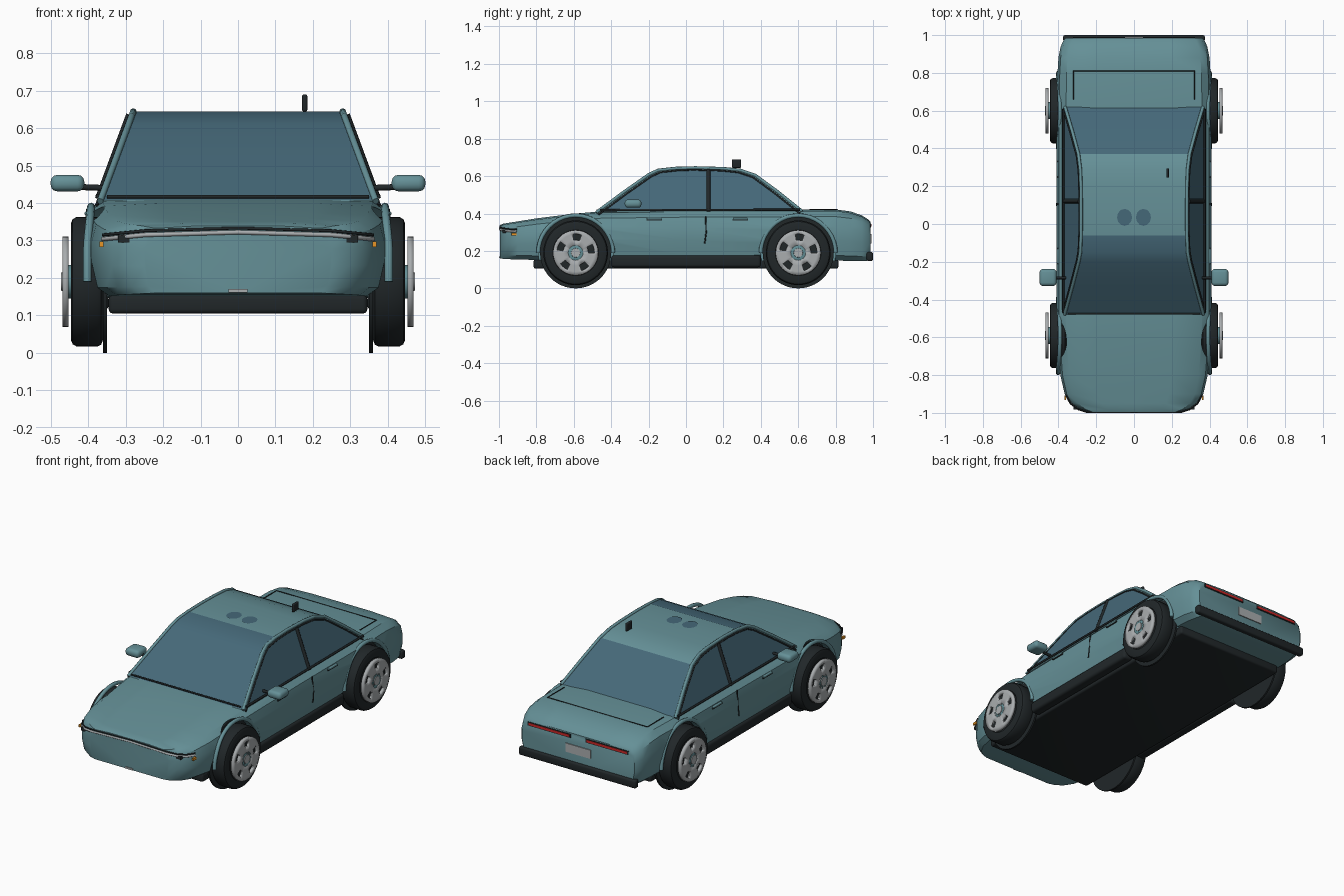
import bpy, bmesh, math
from mathutils import Matrix, Vector

if "Cube" in bpy.data.objects:
    bpy.data.objects.remove(bpy.data.objects["Cube"])


def material(name, rgb):
    m = bpy.data.materials.new(name)
    m.diffuse_color = (*rgb, 1)
    m.use_nodes = True
    m.node_tree.nodes["Principled BSDF"].inputs["Base Color"].default_value = m.diffuse_color
    return m


PAINT = material("paint", (.13, .28, .31))
GLASS = material("glass", (.06, .14, .19))
BLACK = material("black", (.015, .02, .022))
STEEL = material("steel", (.4, .42, .43))
RED = material("red", (.6, .02, .02))
AMBER = material("amber", (.8, .3, .02))


def finish(ob, mat, angle=35):
    ob.data.materials.clear()
    ob.data.materials.append(mat)
    bpy.ops.object.select_all(action='DESELECT')
    bpy.context.view_layer.objects.active = ob
    ob.select_set(True)
    bpy.ops.object.shade_smooth_by_angle(angle=math.radians(angle))
    return ob


def mesh(name, verts, faces, mat, angle=35):
    me = bpy.data.meshes.new(name)
    me.from_pydata(verts, [], faces)
    bm = bmesh.new()
    bm.from_mesh(me)
    bmesh.ops.recalc_face_normals(bm, faces=bm.faces)
    bm.to_mesh(me)
    bm.free()
    ob = bpy.data.objects.new(name, me)
    bpy.context.collection.objects.link(ob)
    return finish(ob, mat, angle)


def box(name, center, size, mat, bevel=0.0):
    bm = bmesh.new()
    bmesh.ops.create_cube(bm, size=1, matrix=Matrix.Translation(center) @ Matrix.Diagonal((*size, 1)))
    if bevel:
        bmesh.ops.bevel(bm, geom=bm.edges[:], offset=bevel, segments=3, profile=.5, affect='EDGES')
    me = bpy.data.meshes.new(name)
    bm.to_mesh(me)
    bm.free()
    ob = bpy.data.objects.new(name, me)
    bpy.context.collection.objects.link(ob)
    return finish(ob, mat)


def tube(name, pts, r, mat):
    cu = bpy.data.curves.new(name, 'CURVE')
    cu.dimensions = '3D'
    cu.bevel_depth, cu.bevel_resolution, cu.use_fill_caps = r, 2, True
    sp = cu.splines.new('POLY')
    sp.points.add(len(pts) - 1)
    for p, co in zip(sp.points, pts):
        p.co = (*co, 1)
    ob = bpy.data.objects.new(name, cu)
    bpy.context.collection.objects.link(ob)
    bpy.ops.object.select_all(action='DESELECT')
    bpy.context.view_layer.objects.active = ob
    ob.select_set(True)
    bpy.ops.object.convert(target='MESH')
    return finish(bpy.context.object, mat, 50)


def lathe(name, prof, center, side, mat, n=48):
    """Revolve (x, radius) pairs round an axle along x; x is mirrored by side."""
    verts = [(side * x, center[0] + r * math.cos(2 * math.pi * i / n), center[1] + r * math.sin(2 * math.pi * i / n))
             for x, r in prof for i in range(n)]
    faces = [(k * n + i, k * n + (i + 1) % n, (k + 1) * n + (i + 1) % n, (k + 1) * n + i)
             for k in range(len(prof) - 1) for i in range(n)]
    faces += [tuple(range(n)), tuple(range((len(prof) - 1) * n, len(prof) * n))]
    return mesh(name, verts, faces, mat)


# Lower body: one cross-section lofted along (y, half width, top, bottom)
STATIONS = [(-.995, .25, .338, .16), (-.98, .295, .345, .158), (-.95, .335, .35, .156), (-.9, .367, .358, .154),
            (-.8, .39, .374, .152), (-.6, .405, .399, .15), (-.45, .41, .412, .15), (0, .41, .418, .15),
            (.6, .41, .42, .15), (.8, .405, .422, .148), (.88, .4, .411, .147), (.94, .388, .39, .146),
            (.975, .372, .368, .148), (.986, .36, .355, .15)]
SECTION = [(0, 0), (.88, 0), (.96, .1), (1, .4), (1, .66), (.97, .86), (.88, .97), (.5, 1), (0, 1)]
ring = SECTION + [(-u, v) for u, v in SECTION[-2:0:-1]]
N = len(ring)
verts = [(u * hw, y, zb + v * (zt - zb)) for y, hw, zt, zb in STATIONS for u, v in ring]
faces = [(k * N + i, k * N + (i + 1) % N, (k + 1) * N + (i + 1) % N, (k + 1) * N + i)
         for k in range(len(STATIONS) - 1) for i in range(N)]
faces += [tuple(range(N)), tuple(range((len(STATIONS) - 1) * N, len(STATIONS) * N))]
body = mesh("body", verts, faces, PAINT)

# Wheel wells cut from the body
AXLES = {"front": -.59, "rear": .6}
WZ = .19
for y in AXLES.values():
    for s in (-1, 1):
        cutter = lathe("well_cutter", [(.345, .2), (.55, .2)], (y, WZ), s, BLACK)
        cutter.hide_render = True
        mod = body.modifiers.new("well", 'BOOLEAN')
        mod.operation, mod.object, mod.solver = 'DIFFERENCE', cutter, 'EXACT'
        bpy.context.view_layer.objects.active = body
        bpy.ops.object.modifier_apply(modifier=mod.name)
        bpy.data.objects.remove(cutter)
finish(body, PAINT)

# Cabin: side profile, narrowing with height
PROFILE = [(-.48, .405), (-.33, .516), (-.2, .607), (-.15, .631), (-.06, .641), (.05, .644), (.2, .64),
           (.29, .631), (.37, .604), (.49, .516), (.62, .412)]


def half(z):
    return .37 - .37 * (z - .41)


n = len(PROFILE)
verts = [(s * half(z), y, z) for s in (-1, 1) for y, z in PROFILE]
mesh("cabin", verts, [(i, (i + 1) % n, n + (i + 1) % n, n + i) for i in range(n)]
     + [tuple(range(n)), tuple(range(n, 2 * n))], PAINT, 30)


def screen(name, pts):
    m = len(pts)
    mesh(name, [(s * (half(z) - .014), y, z + .003) for s in (-1, 1) for y, z in pts],
         [(i, i + 1, m + i + 1, m + i) for i in range(m - 1)], GLASS)


screen("windshield", PROFILE[:5])
screen("rear_window", PROFILE[8:])
for s in (-1, 1):
    lamp = [(s * .05 + .04 * math.cos(a), .035 + .045 * math.sin(a), .646)
            for a in [i * math.pi / 6 for i in range(12)]]
    mesh("roof_glass_spot", lamp, [tuple(range(12))], GLASS)

# Cowl, underbody, bumper and rear panel details
tube("cowl_trim", [(-.35, -.475, .417), (.35, -.475, .417)], .005, BLACK)
box("underbody", (0, 0, .13), (.69, 1.63, .05), BLACK, .012)
box("rear_bumper", (0, .983, .17), (.75, .034, .048), BLACK, .01)
box("number_plate", (0, .987, .265), (.16, .008, .05), STEEL)
box("front_plate_holder", (0, -.996, .166), (.05, .008, .01), STEEL)
box("antenna", (.178, .27, .667), (.014, .05, .046), BLACK, .005)
tube("trunk_seam", [(-.32, .66, .421), (-.32, .81, .421), (.32, .81, .421), (.32, .66, .421)], .0025, BLACK)

# Nose light strip with a dark line above
NOSE = [(.36, -.905), (.335, -.95), (.295, -.98), (.25, -.994)]
for name, dz, r, mat in (("light_strip", 0, .006, STEEL), ("nose_trim", .011, .004, BLACK)):
    tube(name, [(-x, y, .3 + dz + .02 * (.4 - x) / .2) for x, y in NOSE] + [(0, -.994, .322 + dz)]
         + [(x, y, .3 + dz + .02 * (.4 - x) / .2) for x, y in reversed(NOSE)], r, mat)

for s in (-1, 1):
    # Side windows
    for name, pts in (("front_side_window", [(-.44, .422), (-.19, .602), (-.14, .624), (-.05, .633), (.108, .635), (.108, .422)]),
                      ("rear_side_window", [(.132, .422), (.132, .634), (.28, .624), (.36, .595), (.47, .515), (.585, .422)])):
        mesh(name, [(s * (half(z) + .003), y, z) for y, z in pts], [tuple(range(len(pts)))], GLASS)
    # Pillars and trims
    edge = [(s * (half(z) - .004), y, z) for y, z in PROFILE]
    tube("roof_rail", edge, .009, PAINT)
    tube("window_trim", [(s * (half(z) + .005), y + (.012 if y < 0 else -.012), z - .011) for y, z in PROFILE[:]], .005, BLACK)
    tube("center_pillar", [(s * (half(z) + .001), .12, z) for z in (.41, .635)], .011, BLACK)
    tube("belt_trim", [(s * .374, -.46, .418), (s * .374, .61, .42)], .006, BLACK)
    # Doors
    tube("door_seam", [(s * .401, .105, .385), (s * .409, .108, .3), (s * .41, .1, .24)], .004, BLACK)
    for y in (-.17, .29):
        box("door_handle", (s * .402, y, .372), (.014, .08, .011), PAINT, .004)
        box("handle_shadow", (s * .4, y, .366), (.014, .085, .006), BLACK)
    box("sill", (s * .375, 0, .145), (.06, .8, .065), BLACK, .015)
    # Door mirror
    box("mirror", (s * .455, -.283, .453), (.09, .09, .044), PAINT, .018)
    tube("mirror_stalk", [(s * .355, -.285, .44), (s * .43, -.285, .443)], .008, BLACK)
    # Lights
    box("tail_light", (s * .185, .987, .337), (.26, .008, .013), RED)
    box("tail_light_trim", (s * .185, .986, .337), (.275, .006, .022), BLACK)
    box("headlight_inset", (s * .305, -.972, .304), (.03, .02, .018), BLACK)
    box("side_marker", (s * .364, -.92, .29), (.01, .025, .014), AMBER)
    # Wheels
    for end, y in AXLES.items():
        c = (y, WZ)
        lathe(end + "_brake_shield", [(.35, .19), (.36, .19)], c, s, BLACK, 64)
        lathe(end + "_tire", [(.36, .155), (.365, .168), (.375, .173), (.43, .173), (.441, .167), (.446, .155),
                              (.446, .122), (.44, .118)], c, s, BLACK)
        lathe(end + "_hub", [(.44, .045), (.466, .045), (.468, .04)], c, s, PAINT, 32)
        lathe(end + "_hub_cap", [(.46, .026), (.472, .024)], c, s, STEEL, 24)
        # Rim disc with five windows
        radii, seg = (.03, .068, .1, .121), 40
        rv = [(s * .46, y + r * math.cos(2 * math.pi * i / seg), WZ + r * math.sin(2 * math.pi * i / seg))
              for r in radii for i in range(seg)]
        rf = [(k * seg + i, k * seg + (i + 1) % seg, (k + 1) * seg + (i + 1) % seg, (k + 1) * seg + i)
              for k in range(3) for i in range(seg) if not (k == 1 and i % 8 in (0, 1, 2))]
        rim = mesh(end + "_rim", rv, rf, STEEL)
        sol = rim.modifiers.new("thickness", 'SOLIDIFY')
        sol.thickness, sol.offset = .016, 0
        # Arch lip
        arc = [math.radians(a) for a in range(0, 181, 9)]
        tube(end + "_arch_lip", [(s * (.402 - .02 * max(0, math.sin(a) - .5)), y + .2 * math.cos(a), WZ + .2 * math.sin(a))
                                 for a in arc], .011, PAINT)
